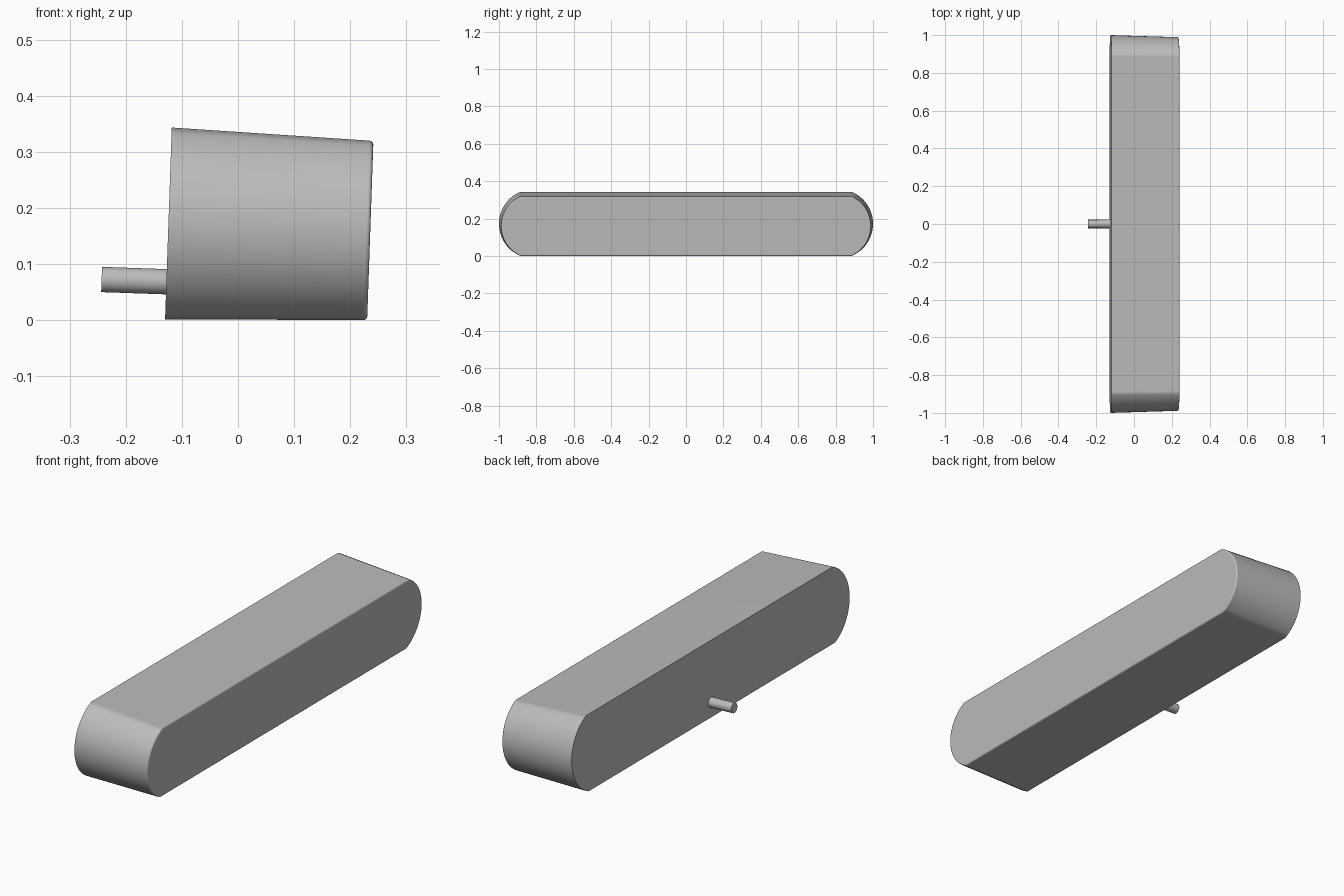
import bpy, bmesh
from math import asin, sin, cos, sqrt, radians, pi
from mathutils import Matrix

old = bpy.data.objects.get("Cube")
if old:
    bpy.data.objects.remove(old, do_unlink=True)

grey = bpy.data.materials.new("plain_grey")
grey.use_nodes = True
colour = (0.5, 0.5, 0.5, 1)
grey.diffuse_color = colour
grey.node_tree.nodes["Principled BSDF"].inputs["Base Color"].default_value = colour

# The whole key leans slightly about the y axis
PLACE = Matrix.Translation((-0.124, 0, 0.1725)) @ Matrix.Rotation(radians(2), 4, 'Y')
RADIUS, HALF_HEIGHT, LENGTH, TAPER = 0.186, 0.171, 0.36, 0.011
ARC_STEPS = 20


def outline(inset):
    """Bar with flat top and bottom and bowed ends, shrunk by inset."""
    r, h = RADIUS - inset, HALF_HEIGHT - inset
    a = asin(h / r)
    centre = 1 - RADIUS
    arc = [(centre + r * cos(t), r * sin(t))
           for t in (-a + 2 * a * i / ARC_STEPS for i in range(ARC_STEPS + 1))]
    return arc + [(-y, -z) for y, z in arc]


def finish(name, bm):
    bmesh.ops.recalc_face_normals(bm, faces=bm.faces)
    mesh = bpy.data.meshes.new(name)
    bm.to_mesh(mesh)
    bm.free()
    obj = bpy.data.objects.new(name, mesh)
    bpy.context.collection.objects.link(obj)
    mesh.materials.append(grey)
    obj.matrix_world = PLACE
    bpy.ops.object.select_all(action='DESELECT')
    obj.select_set(True)
    bpy.context.view_layer.objects.active = obj
    bpy.ops.object.shade_smooth_by_angle(angle=radians(30))
    return obj


# Key body: tapered loft with a rounded rim on the outer face
bm = bmesh.new()
rim = 0.007
sections = [(0, 0), (LENGTH - rim, TAPER)]
sections += [(LENGTH - rim + rim * sin(t), TAPER + rim * (1 - cos(t)))
             for t in (pi / 8, pi / 4, 3 * pi / 8, pi / 2)]
rings = [[bm.verts.new((x, y, z)) for y, z in outline(inset)] for x, inset in sections]
for a, b in zip(rings, rings[1:]):
    for i in range(len(a)):
        j = (i + 1) % len(a)
        bm.faces.new((a[i], a[j], b[j], b[i]))
bm.faces.new(rings[0])
bm.faces.new(rings[-1])
body = finish("key_body", bm)
weighted = body.modifiers.new("flat_sides", 'WEIGHTED_NORMAL')
weighted.keep_sharp = True

# Small stem standing out of the inner face
bm = bmesh.new()
stem_length = 0.125
bmesh.ops.create_cone(bm, cap_ends=True, segments=32, radius1=0.0225, radius2=0.0225,
                      depth=stem_length,
                      matrix=Matrix.Translation((-0.1155 + stem_length / 2, 0, -0.104))
                      @ Matrix.Rotation(pi / 2, 4, 'Y'))
finish("stem", bm)
